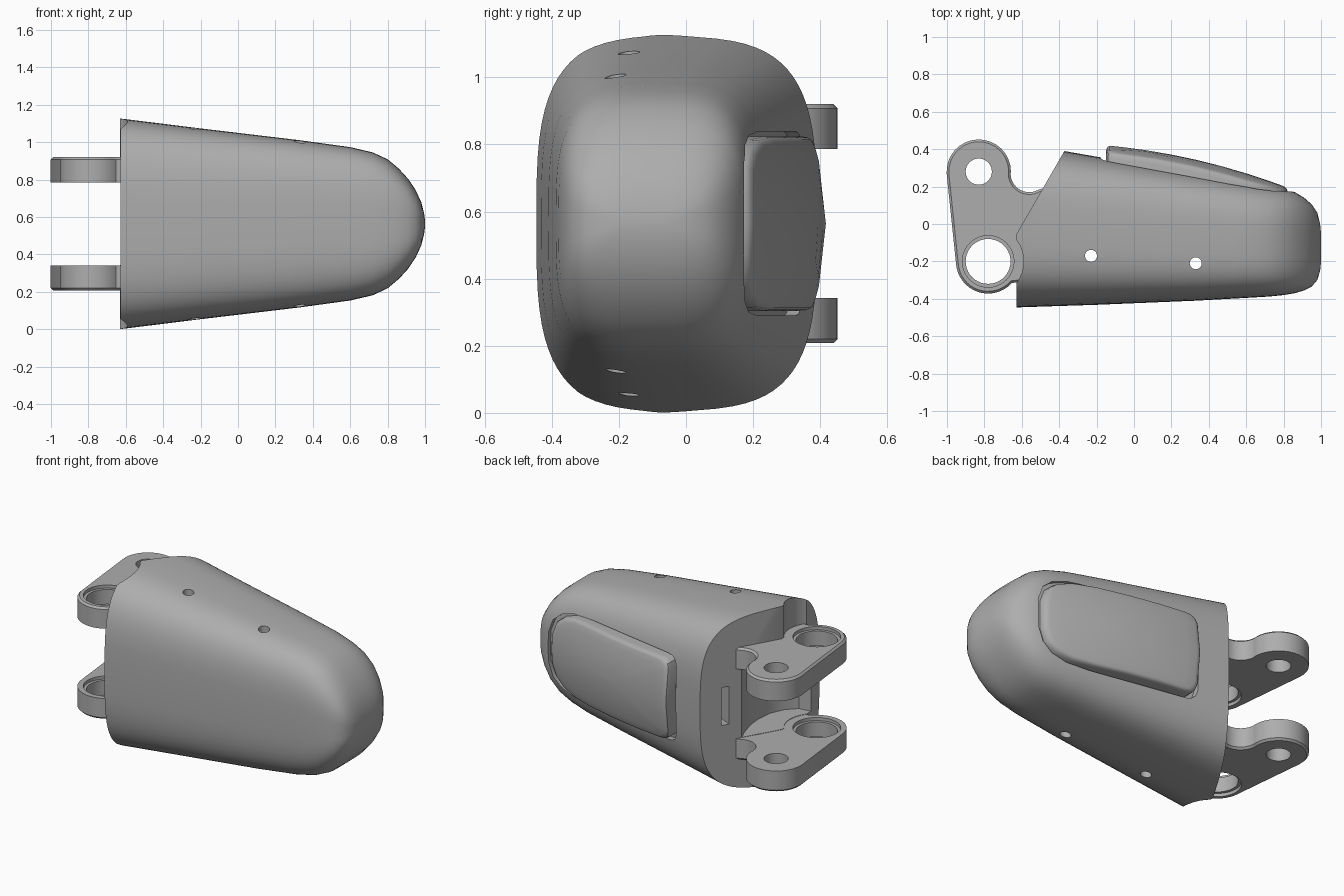
import bpy, bmesh, math

if "Cube" in bpy.data.objects:
    bpy.data.objects.remove(bpy.data.objects["Cube"], do_unlink=True)

MID = 0.564            # height of the mirror plane
PIN = (-0.78, -0.2)    # main hinge axis
LINK = (-0.83, 0.28)   # secondary hinge axis

grey = bpy.data.materials.new("satin_grey")
grey.use_nodes = True
grey.diffuse_color = (0.42, 0.42, 0.42, 1)
grey.node_tree.nodes["Principled BSDF"].inputs["Base Color"].default_value = grey.diffuse_color


def finish(name, bm):
    bmesh.ops.recalc_face_normals(bm, faces=bm.faces[:])
    mesh = bpy.data.meshes.new(name)
    bm.to_mesh(mesh)
    bm.free()
    obj = bpy.data.objects.new(name, mesh)
    bpy.context.collection.objects.link(obj)
    mesh.materials.append(grey)
    return obj


def activate(obj):
    bpy.ops.object.select_all(action='DESELECT')
    obj.select_set(True)
    bpy.context.view_layer.objects.active = obj


def cut(obj, cutter):
    activate(obj)
    mod = obj.modifiers.new("cut", 'BOOLEAN')
    mod.operation = 'DIFFERENCE'
    mod.solver = 'EXACT'
    mod.object = cutter
    bpy.ops.object.modifier_apply(modifier=mod.name)
    bpy.data.objects.remove(cutter, do_unlink=True)


def smooth(obj):
    activate(obj)
    bpy.ops.object.shade_smooth_by_angle(angle=math.radians(32))


def loft(name, rings):
    bm = bmesh.new()
    loops = [[bm.verts.new(p) for p in ring] for ring in rings]
    for a, b in zip(loops, loops[1:]):
        for i in range(len(a)):
            j = (i + 1) % len(a)
            bm.faces.new((a[i], a[j], b[j], b[i]))
    bm.faces.new(loops[0])
    bm.faces.new(loops[-1])
    return finish(name, bm)


def prism(name, outline, z0, z1):
    return loft(name, [[(x, y, z) for x, y in outline] for z in (z0, z1)])


def arc(centre, r, start, end, n=16):
    angles = [math.radians(start + (end - start) * i / n) for i in range(n + 1)]
    return [(centre[0] + r * math.cos(a), centre[1] + r * math.sin(a)) for a in angles]


def drill(obj, centre, r, z0, z1):
    cut(obj, prism("drill", arc(centre, r, 0, 360, 40)[:-1], z0, z1))


# Shell: rounded box sections (x, half height, front y, back y)
stations = [(-0.66, .567, -.447, .44), (-0.2, .51, -.432, .36), (0.33, .447, -.41, .268),
            (0.6, .41, -.395, .222), (0.72, .382, -.388, .2), (0.8, .345, -.38, .187),
            (0.86, .295, -.37, .17), (0.91, .24, -.355, .14), (0.95, .18, -.335, .105),
            (0.98, .115, -.3, .06), (0.995, .055, -.25, 0), (1.0, .015, -.2, -.05)]


def section(x, half, front, back, n=72):
    ring = []
    for i in range(n):
        a = math.tau * i / n
        c, s = math.cos(a), math.sin(a)
        y = (front + back) / 2 + (back - front) / 2 * math.copysign(abs(c) ** (2 / 3.4), c)
        ring.append((x, y, MID + half * math.copysign(abs(s) ** (2 / 3.4), s)))
    return ring


rings = []
for a, b in zip(stations, stations[1:]):
    steps = max(1, round((b[0] - a[0]) / 0.06))
    for k in range(steps):
        rings.append(section(*[p + (q - p) * k / steps for p, q in zip(a, b)]))
rings.append(section(*stations[-1]))
shell = loft("finger_shell", rings)

# Slanted open end with hinge clearance
cut(shell, prism("end_cut", [(-0.3, .515), (-0.632, -.06), (-0.625, -.6), (-1, -.6), (-1, .515)], -0.2, 1.4))
drill(shell, PIN, 0.19, -0.2, 1.4)

# Channel between the lugs, with a concave inner wall
channel = [(-0.52, .2), (-0.48, .1), (-0.45, 0), (-0.44, -.1), (-0.45, -.2),
           (-0.49, -.29), (-0.55, -.35), (-0.7, -.37), (-0.9, -.2), (-0.8, .2)]
cut(shell, prism("channel_cut", channel, MID - 0.22, MID + 0.22))

# Narrow pocket in the slanted wall
pocket = [(-0.47, .29), (-0.36, .23), (-0.38, .19), (-0.5, .25)]
cut(shell, prism("pocket_cut", pocket, MID - 0.12, MID + 0.12))

# Pin holes through the shell
for hole in ((-0.23, -0.17), (0.33, -0.21)):
    drill(shell, hole, 0.032, -0.2, 1.4)

# Grip pad outline (x, distance from mirror plane)
half_outline = [(-0.15, 0), (-0.15, .2), (-0.14, .235), (-0.115, .255), (-0.08, .26), (0.1, .26),
                (0.3, .26), (0.5, .26), (0.64, .25), (0.73, .22), (0.79, .17), (0.82, .09), (0.823, 0)]
pad_outline = half_outline + [(x, -d) for x, d in half_outline[-2:0:-1]]


def pad_shape(name, grow, height, base, profile):
    cx = 0.336
    place = lambda s: [(cx + (x - cx) * s * grow, d * s * grow) for x, d in pad_outline]
    rings = [[(x, base, MID + d) for x, d in place(1)]]
    for s, drop in profile:
        rings.append([(x, height(x, d) - drop, MID + d) for x, d in place(s)])
    return loft(name, rings)


def pad_height(x, d):
    t = (x + 0.15) / 0.97
    return 0.42 - 0.085 * t - 0.14 * t * t - 0.6 * d * d


def groove_height(x, d):
    return 0.322 - 0.173 * (x + 0.15) - 0.3 * d * d


inner = [(0.8, 0), (0.55, 0), (0.28, 0), (0.02, 0)]
cut(shell, pad_shape("groove_cut", 1.055, groove_height, 0.7, [(1, 0)] + inner))
smooth(shell)
pad = pad_shape("grip_pad", 1, pad_height, 0.05, [(1, .028), (0.988, .01), (0.965, .002), (0.93, 0)] + inner)
smooth(pad)

# Hinge lugs: one profile, mirrored about the middle
lug_outline = (arc(LINK, 0.172, 0, 184) + arc(PIN, 0.172, 184, 318)
               + [(-0.6, -.31), (-0.53, -.31), (-0.42, -.1), (-0.38, .15), (-0.46, .2)]
               + arc((-0.56, .27), 0.1, 300, 180, 10))


def make_lug(name, side):
    inner_z, outer_z = MID + side * 0.222, MID + side * 0.356
    obj = prism(name, lug_outline, inner_z, outer_z)
    bm = bmesh.new()
    bm.from_mesh(obj.data)
    rim = [e for e in bm.edges if all(abs(v.co.z - outer_z) < 1e-4 for v in e.verts)]
    bmesh.ops.bevel(bm, geom=rim, offset=0.012, segments=1, affect='EDGES')
    bm.to_mesh(obj.data)
    bm.free()
    low, high = sorted((inner_z, outer_z))
    drill(obj, LINK, 0.07, low - 0.1, high + 0.1)
    drill(obj, PIN, 0.12, low - 0.1, high + 0.1)
    drill(obj, PIN, 0.138, low - 0.1, low + 0.02)
    drill(obj, PIN, 0.138, high - 0.02, high + 0.1)
    smooth(obj)


make_lug("upper_hinge_lug", 1)
make_lug("lower_hinge_lug", -1)
